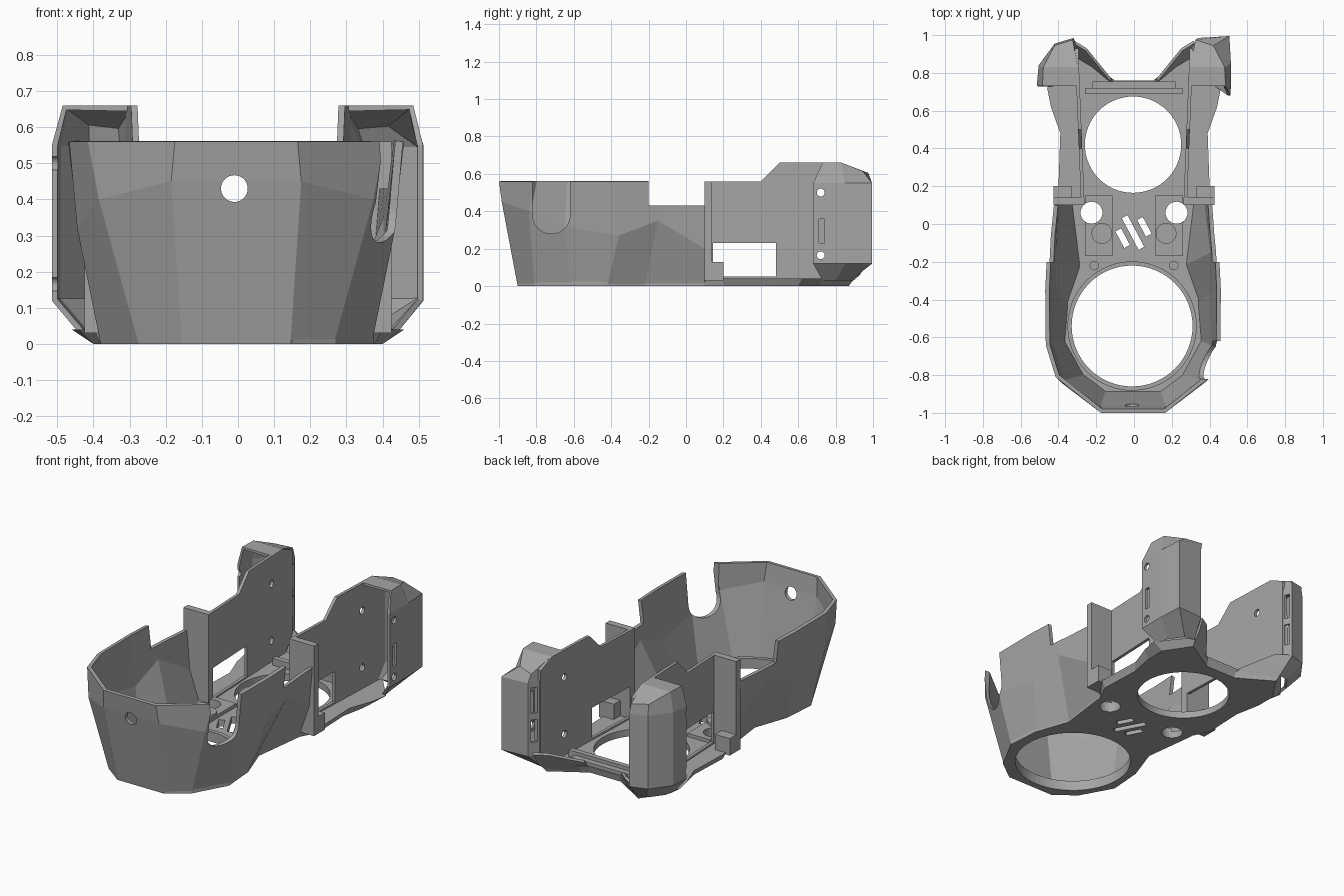
import bpy, bmesh, math
from mathutils import Vector, Matrix

if "Cube" in bpy.data.objects:
    bpy.data.objects.remove(bpy.data.objects["Cube"], do_unlink=True)

grey = bpy.data.materials.new("plain grey")
grey.use_nodes = True
colour = (0.38, 0.38, 0.38, 1)
grey.diffuse_color = colour
grey.node_tree.nodes["Principled BSDF"].inputs["Base Color"].default_value = colour


def finish(name, bm):
    me = bpy.data.meshes.new(name)
    bm.to_mesh(me)
    bm.free()
    me.materials.append(grey)
    ob = bpy.data.objects.new(name, me)
    bpy.context.collection.objects.link(ob)
    return ob


def apply(ob, mod):
    bpy.context.view_layer.objects.active = ob
    bpy.ops.object.modifier_apply(modifier=mod.name)


def box(name, x, y, z, turn=0):
    """Box from three (low, high) ranges, turned about its own vertical axis."""
    bm = bmesh.new()
    mid = Vector([sum(r) / 2 for r in (x, y, z)])
    size = [abs(r[1] - r[0]) for r in (x, y, z)]
    m = Matrix.Translation(mid) @ Matrix.Rotation(turn, 4, 'Z') @ Matrix.Diagonal((*size, 1))
    bmesh.ops.create_cube(bm, size=1, matrix=m)
    return finish(name, bm)


def rod(name, centre, r, length, axis='Z', sides=32):
    bm = bmesh.new()
    spin = {'Z': Matrix(), 'X': Matrix.Rotation(math.pi / 2, 4, 'Y'),
            'Y': Matrix.Rotation(math.pi / 2, 4, 'X')}[axis]
    bmesh.ops.create_cone(bm, cap_ends=True, segments=sides, radius1=r, radius2=r,
                          depth=length, matrix=Matrix.Translation(centre) @ spin)
    return finish(name, bm)


def loft(name, rings):
    """Closed solid between stacked outlines."""
    bm = bmesh.new()
    vs = [[bm.verts.new(p) for p in ring] for ring in rings]
    n = len(vs[0])
    for a, b in zip(vs, vs[1:]):
        for i in range(n):
            j = (i + 1) % n
            bm.faces.new((a[i], a[j], b[j], b[i]))
    bm.faces.new(vs[0])
    bm.faces.new(vs[-1])
    bmesh.ops.recalc_face_normals(bm, faces=bm.faces)
    return finish(name, bm)


def sheet(name, rings, centre, thick, cap=()):
    """Open skin through rows of points, thickened towards centre."""
    bm = bmesh.new()
    vs = [[bm.verts.new(p) for p in ring] for ring in rings]
    for a, b in zip(vs, vs[1:]):
        for i in range(len(a) - 1):
            bm.faces.new((a[i], a[i + 1], b[i + 1], b[i]))
    extra = [bm.verts.new(p) for p in cap]
    if extra:
        t = vs[-1]
        bm.faces.new((t[0], t[1], t[4], extra[0]))
        bm.faces.new((t[1], t[2], t[3], t[4]))
    bmesh.ops.recalc_face_normals(bm, faces=bm.faces)
    c = Vector(centre)
    if sum(f.normal.dot(f.calc_center_median() - c) for f in bm.faces) < 0:
        bmesh.ops.reverse_faces(bm, faces=bm.faces)
    ob = finish(name, bm)
    mod = ob.modifiers.new("thickness", 'SOLIDIFY')
    mod.thickness, mod.offset = thick, -1
    apply(ob, mod)
    return ob


def cut(ob, *cutters):
    for c in cutters:
        mod = ob.modifiers.new("cut", 'BOOLEAN')
        mod.operation, mod.object, mod.solver = 'DIFFERENCE', c, 'EXACT'
        apply(ob, mod)
        bpy.data.objects.remove(c, do_unlink=True)


def both(half):
    """Mirror a half outline, running from the left rear round the front."""
    return [(-x, y, z) for x, y, z in reversed(half)] + list(half)


# Front bowl: half outlines at foot, fold and rim, from front to rear
foot = [(.15, -.9), (.27, -.81), (.375, -.62), (.36, -.42), (.29, -.22), (.33, .1)]
fold = [(.18, -.985, .45), (.38, -.84, .4), (.44, -.65, .32),
        (.43, -.36, .27), (.43, -.15, .35), (.40, .1, .2)]
rim = [(.17, -1), (.41, -.81), (.462, -.64), (.465, -.35), (.455, -.15), (.43, .1)]
bowl = sheet("front_bowl", [both([(x, y, 0) for x, y in foot]), both(fold),
                            both([(x, y, .56) for x, y in rim])], (0, -.4, .3), .022)
bowl.location.x = -.005
bpy.context.view_layer.update()
cut(bowl,
    box("rear_notch", (-1, 1), (-.2, .3), (.43, 1)),
    rod("round_notch", (.45, -.72, .38), .1, .4, 'X'),
    box("notch_mouth", (.25, .65), (-.82, -.62), (.38, 1)),
    rod("front_hole", (-.01, -1, .43), .037, .4, 'Y'))

# Floor plate with flared rear flanges
rear_low = [(.38, .2), (.37, .45), (.40, .6), (.40, .72), (.30, .87), (.10, .75)]
rear_high = [(.40, .2), (.39, .48), (.44, .62), (.46, .72), (.31, .9), (.10, .76)]
floor = loft("floor_plate", [both([(x, y, 0) for x, y in foot + rear_low]),
                             both([(x, y, .04) for x, y in foot + rear_high])])


def big_hole():
    return rod("big_hole", (-.01, -.54, 0), .32, .4, sides=64)


cut(floor, big_hole(), rod("rear_hole", (-.005, .42, 0), .255, .4, sides=64))
lip = rod("bowl_lip", (-.01, -.54, .045), .342, .03, sides=64)
cut(lip, big_hole())

# Slanted vents between the two big holes
for x, y, l in ((-.06, -.075, .1), (-.005, -.045, .19), (.055, -.015, .1)):
    cut(floor, box("vent", (x - .017, x + .017), (y - l / 2, y + l / 2), (-.1, .2),
                   math.radians(28)))

# Raised rear edge of the floor
box("rear_bar", (-.26, .26), (.69, .72), (.03, .08))
box("rear_step", (-.22, .22), (.72, .755), (.03, .06))

for s, side in ((1, "left"), (-1, "right")):
    def sx(pts):
        return [(s * x, y, z) for x, y, z in pts]

    # Deck pad, screw post and pin
    pad = box(side + "_deck_pad", (s * .115, s * .26), (-.17, .15), (.03, .06))
    for ob in (pad, floor):
        cut(ob, rod("screw_hole", (s * .225, .06, 0), .058, .4))
    rod(side + "_post", (s * .17, -.05, .05), .055, .05)
    rod(side + "_pin", (s * .21, -.22, .04), .025, .03)

    # Step wall joining bowl and side plate, with its foot
    box(side + "_step_wall", (s * .262, s * .425), (.1, .14), (.03, .56))
    box(side + "_step_foot", (s * .33, s * .425), (.13, .2), (.03, .13))

    # Upright side plate
    profile = [(.11, .03), (.11, .56), (.4, .56), (.5, .66), (.83, .66), (.93, .615),
               (.93, .13), (.86, .03)]

    def plate_x(y):
        return .262 + .04 * (y - .1)
    plate = loft(side + "_side_plate",
                 [sx([(plate_x(y) + t, y, z) for y, z in profile]) for t in (0, .018)])
    cut(plate, box("window", (s * .1, s * .45), (.145, .48), (.05, .23)))

    # Rear pod shell, squarer on the left
    if s > 0:
        plan = [(.512, .68), (.513, .85), (.505, .995), (.34, .985), (.295, .92)]
    else:
        plan = [(.515, .73), (.505, .84), (.42, .955), (.32, .985), (.295, .92)]
    low = [(.44, .73), (.43, .8), (.37, .88), (.31, .89), (.295, .86)]
    top = [(.485, .73, .66), (.48, .83, .66), (.42, .945, .615), (.325, .975, .605),
           (.297, .83, .66)]
    pod = sheet(side + "_rear_pod",
                [sx([(x, y, .03) for x, y in low]), sx([(x, y, .12) for x, y in plan]),
                 sx([(x, y, .55) for x, y in plan]), sx(top)],
                (s * .38, .8, .35), .016, sx([(.295, .73, .66)]))

    # Screw holes, and slots in the rear chamfer
    for z in (.165, .5):
        for ob in (plate, pod):
            cut(ob, rod("side_hole", (s * .4, .72, z), .021, .5, 'X'))
    for z in ((.2, .33), (.37, .52)):
        cut(pod, box("slot", (s * .27, s * .345), (.94, .97), z))
    if s > 0:
        cut(pod, box("side_slot", (.48, .6), (.71, .74), (.23, .36)))

    # Sloping web from the floor up to the pod
    web = [sx([(.10, .74, .0), (.30, .86, .0)]), sx([(.12, .77, .06), (.31, .93, .06)]),
           sx([(.25, .93, .13), (.315, .97, .13)])]
    sheet(side + "_rear_web", web, (s * .2, .7, .2), .016)
